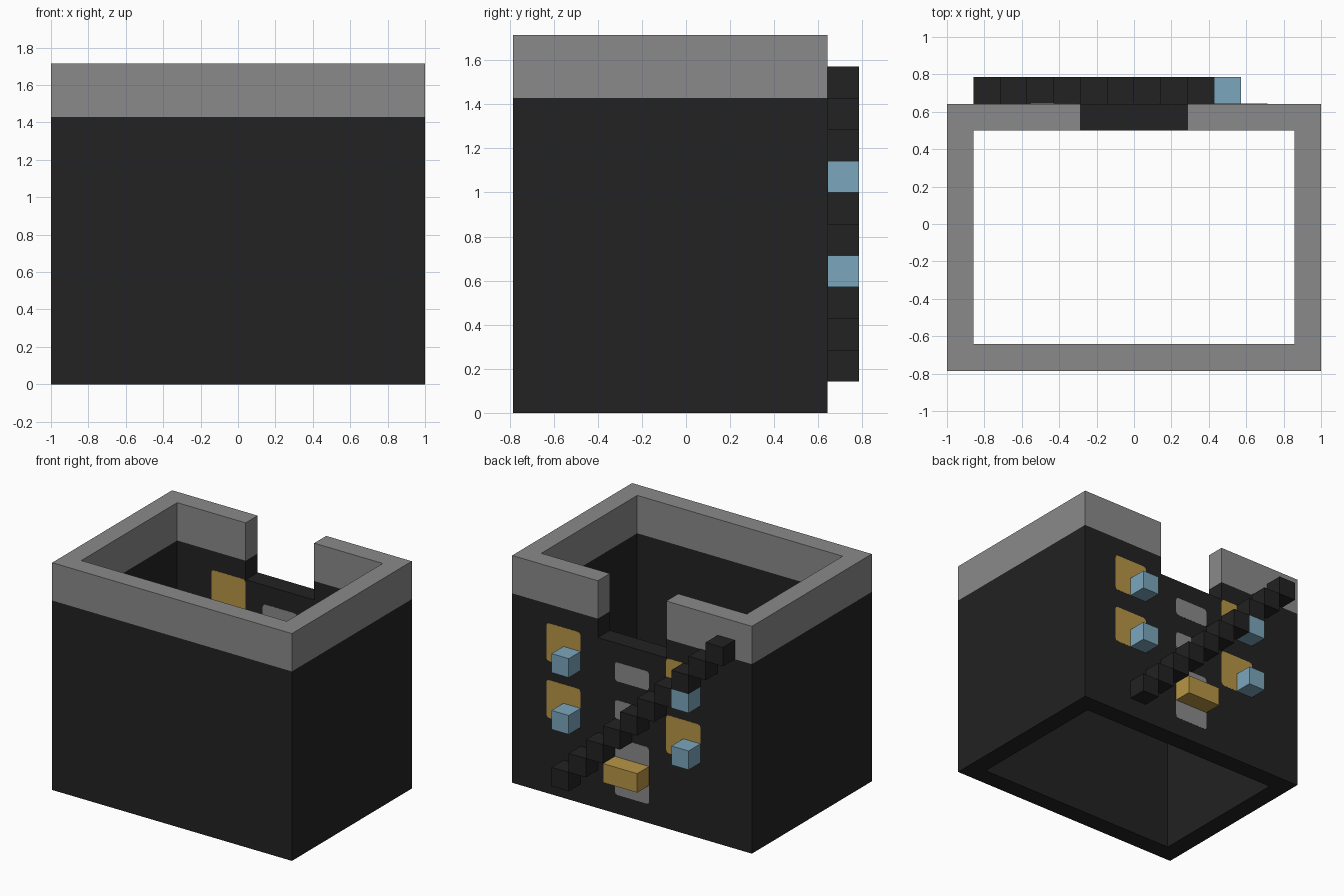
import bpy
import bmesh
from mathutils import Vector

U = 1 / 7  # one block

cube = bpy.data.objects.get("Cube")
if cube:
    bpy.data.objects.remove(cube, do_unlink=True)


def material(name, r, g, b):
    m = bpy.data.materials.new(name)
    m.use_nodes = True
    m.diffuse_color = (r, g, b, 1)
    m.node_tree.nodes["Principled BSDF"].inputs["Base Color"].default_value = (r, g, b, 1)
    return m


BLACK = material("charcoal", 0.016, 0.016, 0.016)
GREY = material("mid grey", 0.254, 0.254, 0.254)
YELLOW = material("warm yellow", 0.479, 0.301, 0.061)
BLUE = material("pale blue", 0.198, 0.381, 0.503)


def box(name, x, y, z, mats, band=None, rounding=0):
    """Box from ranges in blocks; faces above height 'band' take the second material."""
    bm = bmesh.new()
    bmesh.ops.create_cube(bm, size=1)
    for v in bm.verts:
        v.co = Vector([(r[0] if c < 0 else r[1]) * U for c, r in zip(v.co, (x, y, z))])
    if band is not None:
        bmesh.ops.bisect_plane(bm, geom=bm.verts[:] + bm.edges[:] + bm.faces[:],
                               plane_co=(0, 0, band * U), plane_no=(0, 0, 1))
        for f in bm.faces:
            f.material_index = int(f.calc_center_median().z > band * U)
    if rounding:
        along_y = [e for e in bm.edges
                   if abs((e.verts[0].co - e.verts[1].co).normalized().y) > 0.9]
        bmesh.ops.bevel(bm, geom=along_y, offset=rounding * U, segments=2,
                        profile=0.5, affect='EDGES')
    mesh = bpy.data.meshes.new(name)
    bm.to_mesh(mesh)
    bm.free()
    for m in mats:
        mesh.materials.append(m)
    obj = bpy.data.objects.new(name, mesh)
    bpy.context.scene.collection.objects.link(obj)
    return obj


# Hollow walls with a grey parapet and a gap at the back
WALL = (BLACK, GREY)
BAND = 10
walls = box("walls", (-7, 7), (-5.5, 4.5), (0, 12), WALL, BAND)
hollow = box("hollow_cutter", (-6, 6), (-4.5, 3.5), (-1, 13), WALL, BAND)
gap = box("gap_cutter", (-2, 2), (3, 5), (9, 13), WALL, BAND)
for cutter in (hollow, gap):
    mod = walls.modifiers.new(cutter.name, 'BOOLEAN')
    mod.operation = 'DIFFERENCE'
    mod.solver = 'EXACT'
    mod.object = cutter
    cutter.hide_render = True
    cutter.display_type = 'WIRE'
    cutter.hide_set(True)


# Panels set through the back wall, flush on both sides
def panel(name, x, z, mat):
    box(name, x, (3.49, 4.51), z, [mat], rounding=0.15)


for side, x in (("left", 3), ("right", -4)):
    for level, z in (("lower", 4), ("upper", 7)):
        panel(f"{side}_{level}_window", (x, x + 2), (z, z + 2), YELLOW)
        box(f"{side}_{level}_window_box", (x, x + 1), (4.5, 5.5), (z, z + 1), [BLUE])

panel("upper_vent", (-1, 1), (7, 8), GREY)
panel("lower_vent", (-1, 1), (5, 6), GREY)
panel("door", (-1, 1), (1, 4), GREY)
box("door_ledge", (-1, 1), (4.5, 5.5), (2, 3), [YELLOW])

# Steps climbing across the back wall
for i in range(10):
    box(f"step_{i + 1}", (3 - i, 4 - i), (4.5, 5.5), (1 + i, 2 + i), [BLACK])
